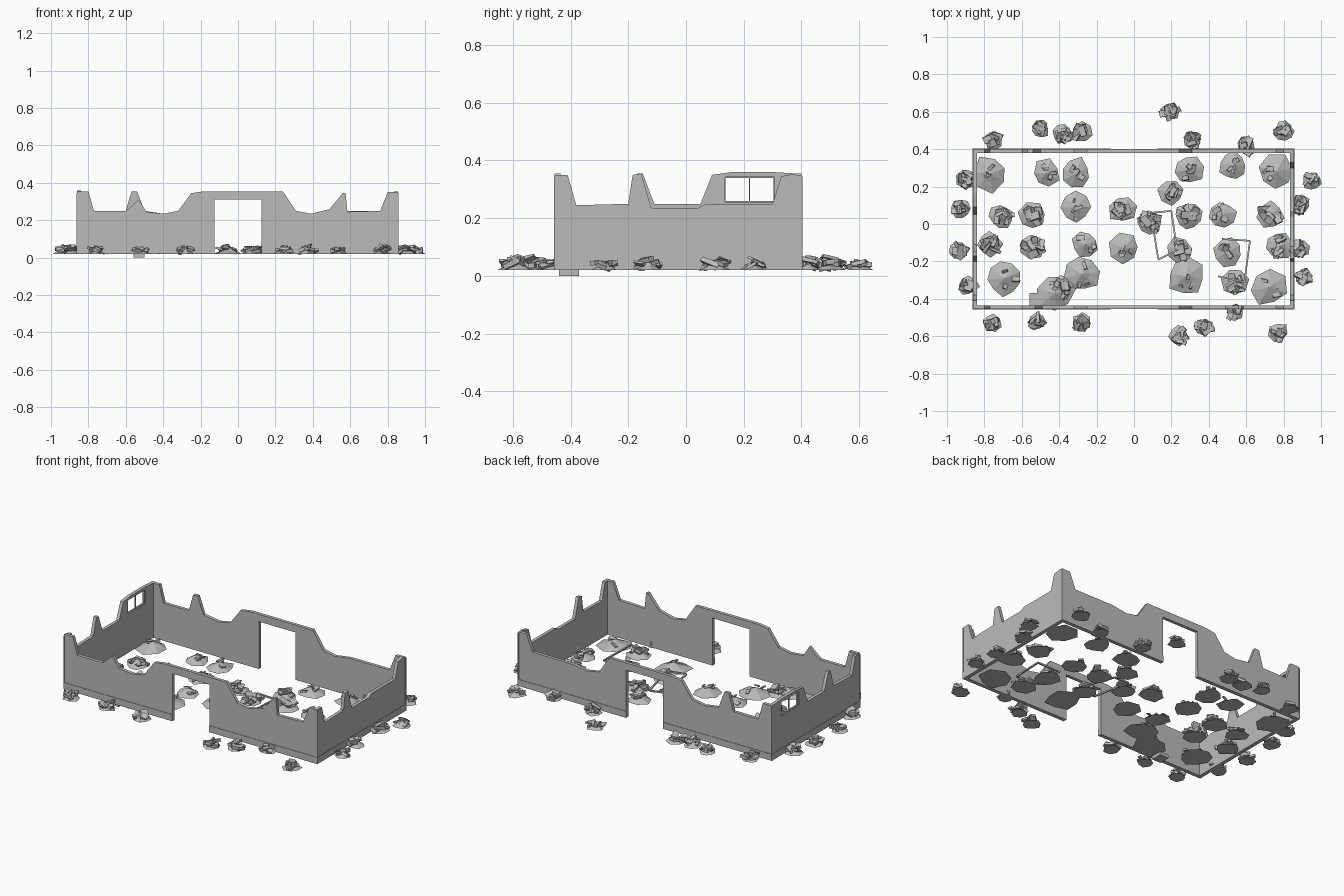
import bpy, bmesh, math, random
from mathutils import Vector, Matrix, Euler

random.seed(7)
cube = bpy.data.objects.get("Cube")
if cube:
    bpy.data.objects.remove(cube, do_unlink=True)

# one concrete colour for everything
concrete = bpy.data.materials.new("concrete_grey")
concrete.use_nodes = True
GREY = (0.5, 0.5, 0.5, 1)
concrete.diffuse_color = GREY
concrete.node_tree.nodes["Principled BSDF"].inputs["Base Color"].default_value = GREY

BASE, TOP, LOW, THICK = 0.02, 0.355, 0.25, 0.02
LEFT, RIGHT, FRONT, BACK = 0.855, -0.86, -0.455, 0.40


def finish(name, bm):
    bmesh.ops.recalc_face_normals(bm, faces=bm.faces)
    mesh = bpy.data.meshes.new(name)
    bm.to_mesh(mesh)
    bm.free()
    mesh.materials.append(concrete)
    obj = bpy.data.objects.new(name, mesh)
    bpy.context.collection.objects.link(obj)
    return obj


def add_box(bm, centre, size, rotation=(0, 0, 0)):
    matrix = Matrix.LocRotScale(Vector(centre), Euler(rotation), Vector(size))
    return bmesh.ops.create_cube(bm, size=1, matrix=matrix)["verts"]


def box(name, low, high):
    bm = bmesh.new()
    low, high = Vector(low), Vector(high)
    add_box(bm, (low + high) / 2, high - low)
    return finish(name, bm)


def add_beam(bm, start, end, width):
    start, end = Vector(start), Vector(end)
    turn = (end - start).to_track_quat("Z", "Y").to_euler()
    add_box(bm, (start + end) / 2, (width, width, (end - start).length), turn)


def wall(name, profile, along_x, start):
    """Extrude an upright outline into a wall of constant thickness."""
    bm = bmesh.new()
    if along_x:
        verts = [bm.verts.new((u, start, z)) for u, z in profile]
        push = Vector((0, THICK, 0))
    else:
        verts = [bm.verts.new((start, u, z)) for u, z in profile]
        push = Vector((THICK, 0, 0))
    face = bm.faces.new(verts)
    out = bmesh.ops.extrude_face_region(bm, geom=[face])["geom"]
    moved = [v for v in out if isinstance(v, bmesh.types.BMVert)]
    bmesh.ops.translate(bm, verts=moved, vec=push)
    return finish(name, bm)


# long walls: broken top edge, with a doorway notched from the bottom
DOOR, LINTEL = 0.125, 0.31
doorway = [(DOOR, BASE), (DOOR, LINTEL), (-DOOR, LINTEL), (-DOOR, BASE)]
middle = [(-0.40, 0.235), (-0.32, LOW), (-0.25, 0.345), (-0.18, TOP),
          (0.24, TOP), (0.31, LOW), (0.39, 0.235)]
right_end = [(RIGHT, BASE), (RIGHT, TOP), (-0.80, TOP), (-0.77, LOW)]
left_end = [(0.76, LOW), (0.80, 0.35), (LEFT, 0.35), (LEFT, BASE)]
front_spikes = [(-0.60, LOW), (-0.53, 0.31), (-0.49, 0.245)] + middle + [
    (0.49, 0.26), (0.56, 0.345), (0.575, 0.345), (0.585, 0.245)]
back_spikes = [(-0.60, LOW), (-0.57, TOP), (-0.54, TOP), (-0.50, LOW)] + middle + [
    (0.49, LOW)]
wall("front_wall", right_end + front_spikes + left_end + doorway, True, FRONT)
wall("back_wall", right_end + back_spikes + left_end + doorway, True, BACK - THICK)

# short walls, the right one keeping a window
f, b = FRONT + THICK, BACK - THICK
side_start = [(f, BASE), (f, 0.35), (-0.41, 0.35), (-0.38, 0.245), (-0.20, LOW)]
wall("left_wall", side_start + [
    (-0.185, 0.35), (-0.155, TOP), (-0.12, 0.235), (0.04, 0.235), (0.07, LOW),
    (0.30, LOW), (0.33, 0.345), (b, TOP), (b, BASE)], False, LEFT - THICK)
right_wall = wall("right_wall", side_start + [
    (-0.17, TOP), (-0.15, TOP), (-0.11, LOW), (0.05, LOW), (0.09, 0.35),
    (0.16, 0.36), (0.30, 0.36), (b, TOP), (b, BASE)], False, RIGHT)

# window opening, then its frame bars
WIN = (0.135, 0.305)
SILL, HEAD = 0.257, 0.342
cutter = box("window_cutter", (RIGHT - 0.1, WIN[0], SILL), (RIGHT + 0.1, WIN[1], HEAD))
cutter.hide_render = True
cut = right_wall.modifiers.new("window", "BOOLEAN")
cut.operation, cut.object, cut.solver = "DIFFERENCE", cutter, "EXACT"
bpy.context.view_layer.objects.active = right_wall
bpy.ops.object.modifier_apply(modifier=cut.name)
bpy.data.objects.remove(cutter, do_unlink=True)
mid_x = RIGHT + THICK / 2
bm = bmesh.new()
for y in (WIN[0], sum(WIN) / 2, WIN[1]):
    add_beam(bm, (mid_x, y, SILL), (mid_x, y, HEAD), 0.005)
for z in (SILL, HEAD):
    add_beam(bm, (mid_x, WIN[0], z), (mid_x, WIN[1], z), 0.005)
finish("window_frame", bm)

# shallow plinth along the wall feet, broken at the doorways
LIP, FOOT = 0.003, 0.06
for name, y in (("front", FRONT), ("back", BACK)):
    box(name + "_plinth_right", (RIGHT, y - LIP, BASE), (-DOOR, y + LIP, FOOT))
    box(name + "_plinth_left", (DOOR, y - LIP, BASE), (LEFT, y + LIP, FOOT))
for name, x in (("left", LEFT), ("right", RIGHT)):
    box(name + "_plinth", (x - LIP, FRONT, BASE), (x + LIP, BACK, FOOT))
    # thin strips that cap the corners
    for end, y in (("front", FRONT), ("back", BACK)):
        box(f"{name}_{end}_corner_strip", (x - LIP, y - LIP, BASE),
            (x + LIP, y + LIP, 0.345))


def rubble(name, x, y, radius, pieces, chunk):
    """A low irregular mound with broken slabs and boards strewn on it."""
    bm = bmesh.new()
    sides = random.choice((7, 8, 9))
    height = 0.025 + radius * 0.15
    spin = random.uniform(0, math.pi)
    rings = []
    for reach, lift in ((1.0, 0.0), (0.5, 0.45)):
        ring = []
        for i in range(sides):
            a = spin + math.tau * i / sides
            r = radius * reach * random.uniform(0.82, 1.15)
            ring.append(bm.verts.new((x + r * math.cos(a), y + r * math.sin(a),
                                      BASE + height * lift)))
        rings.append(ring)
    peak = bm.verts.new((x, y, BASE + height))
    outer, inner = rings
    bm.faces.new(outer[::-1])
    for i in range(sides):
        j = (i + 1) % sides
        bm.faces.new((outer[i], outer[j], inner[j], inner[i]))
        bm.faces.new((inner[i], inner[j], peak))
    for i in range(pieces):
        a, d = random.uniform(0, math.tau), radius * 0.65 * math.sqrt(random.random())
        size = (chunk * random.uniform(0.6, 1.3), chunk * random.uniform(0.25, 0.8),
                chunk * random.uniform(0.12, 0.35))
        tilt = [random.uniform(-0.45, 0.45) for _ in range(2)]
        lift = BASE + height * (1 - d / radius) + random.uniform(0, 0.012)
        verts = add_box(bm, (x + d * math.cos(a), y + d * math.sin(a), lift), size,
                        (*tilt, random.uniform(0, math.pi)))
        for v in verts:
            v.co += Vector([random.uniform(-0.06, 0.06) * chunk for _ in range(3)])
    return finish(name, bm)


# mounds grouped by size: radius, debris count, debris size, places
groups = {
    "broad_mound": (0.1, 3, 0.035, [
        (-0.77, 0.27), (-0.69, -0.29), (0.72, -0.34), (-0.42, -0.37), (-0.28, -0.27),
        (0.76, 0.28), (0.28, -0.28)]),
    "floor_mound": (0.078, 4, 0.035, [
        (-0.47, 0.27), (-0.31, 0.27), (0.29, 0.29), (0.53, 0.31), (-0.31, 0.09),
        (0.47, 0.05), (-0.26, -0.11), (-0.05, -0.13), (0.50, -0.15)]),
    "debris_heap": (0.07, 9, 0.052, [
        (-0.71, 0.04), (-0.54, 0.04), (-0.06, 0.08), (0.20, 0.17), (0.29, 0.04),
        (0.73, 0.05), (-0.77, -0.11), (-0.54, -0.12), (0.08, 0.01), (0.24, -0.14),
        (0.78, -0.12), (0.54, -0.31), (-0.38, -0.34)]),
    "outer_heap": (0.05, 8, 0.05, [
        (-0.75, 0.45), (-0.50, 0.51), (-0.38, 0.48), (-0.28, 0.49), (0.31, 0.45),
        (0.60, 0.42), (0.80, 0.50), (0.95, 0.23), (0.89, 0.10), (0.89, -0.13),
        (0.91, -0.28), (-0.90, 0.24), (-0.93, 0.08), (-0.94, -0.14), (-0.89, -0.33),
        (-0.76, -0.53), (-0.52, -0.52), (-0.28, -0.53), (0.24, -0.60), (0.37, -0.55),
        (0.54, -0.47), (0.77, -0.58), (0.19, 0.60)]),
}
for label, (radius, pieces, chunk, places) in groups.items():
    for n, (x, y) in enumerate(places, 1):
        rubble(f"{label}_{n}", x, y, radius * random.uniform(0.92, 1.08), pieces, chunk)

# fallen frames lying across the floor
frames = {
    "fallen_frame_middle": [(0.09, 0.06, 0.05), (0.20, 0.07, 0.04), (0.23, -0.14, 0.07),
                            (0.13, -0.19, 0.06), (0.09, 0.06, 0.05)],
    "fallen_frame_left": [(0.47, -0.08, 0.04), (0.62, -0.09, 0.05), (0.59, -0.31, 0.07),
                          (0.45, -0.28, 0.06)],
}
for name, path in frames.items():
    bm = bmesh.new()
    for start, end in zip(path, path[1:]):
        add_beam(bm, start, end, 0.009)
    finish(name, bm)

# one slab sunk to ground level
box("sunken_slab", (-0.56, -0.44, 0), (-0.50, -0.37, BASE))
